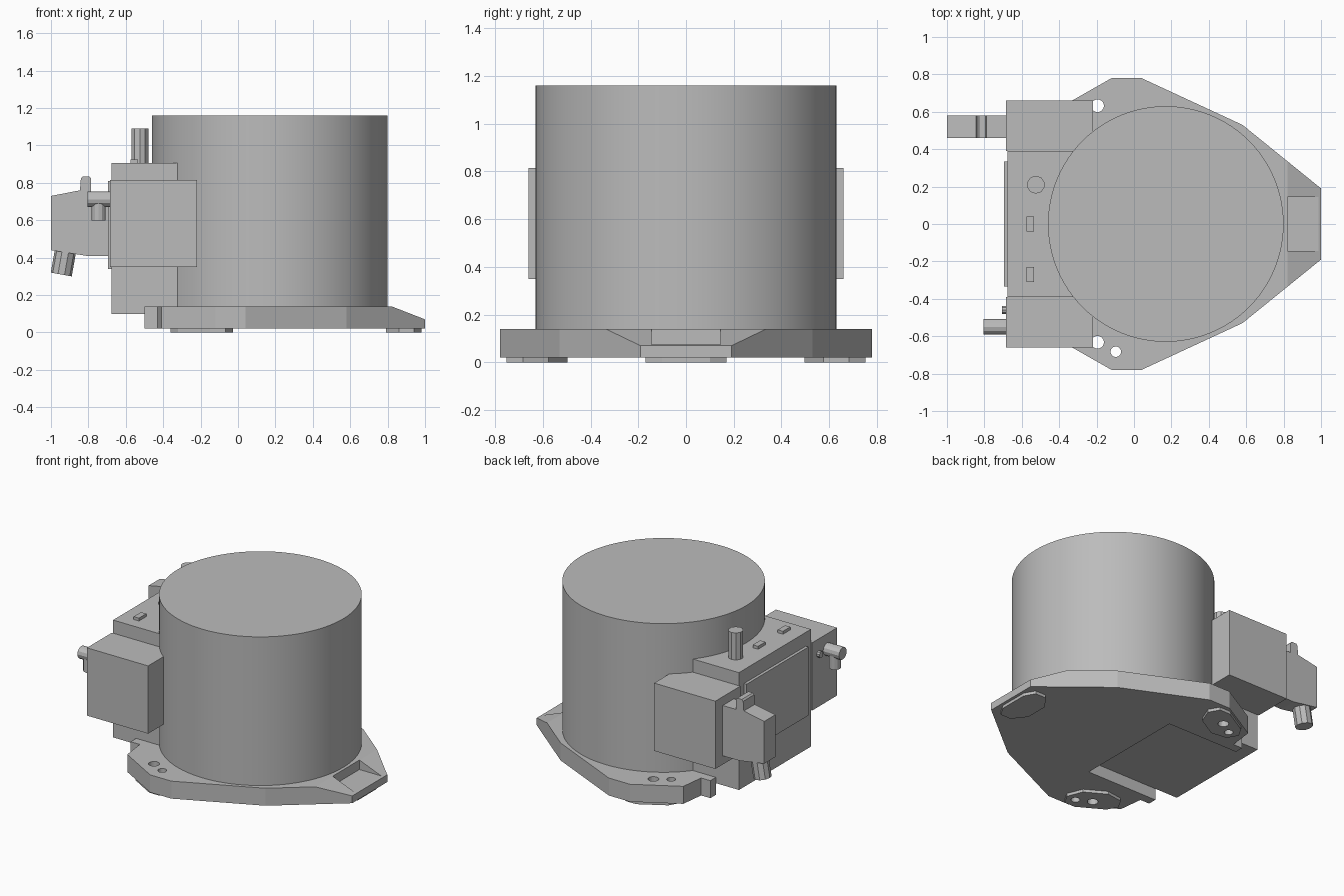
import bpy, bmesh, math
from mathutils import Matrix, Vector

if "Cube" in bpy.data.objects:
    bpy.data.objects.remove(bpy.data.objects["Cube"])

grey = bpy.data.materials.new("machine grey")
grey.use_nodes = True
COLOUR = (0.5, 0.5, 0.5, 1)
grey.diffuse_color = COLOUR
grey.node_tree.nodes["Principled BSDF"].inputs["Base Color"].default_value = COLOUR

CENTRE = Vector((0.17, 0, 0))


def finish(name, bm):
    bmesh.ops.recalc_face_normals(bm, faces=bm.faces[:])
    mesh = bpy.data.meshes.new(name)
    bm.to_mesh(mesh)
    bm.free()
    mesh.materials.append(grey)
    obj = bpy.data.objects.new(name, mesh)
    bpy.context.collection.objects.link(obj)
    return obj


def prism(name, points, axis, low, high, matrix=Matrix()):
    """Extrude a 2D outline along z (points are x, y) or y (points are x, z)."""
    def place(p, h):
        return (p[0], p[1], h) if axis == "z" else (p[0], h, p[1])
    bm = bmesh.new()
    face = bm.faces.new([bm.verts.new(place(p, low)) for p in points])
    out = bmesh.ops.extrude_face_region(bm, geom=[face])
    top = [v for v in out["geom"] if isinstance(v, bmesh.types.BMVert)]
    bmesh.ops.translate(bm, verts=top, vec=place((0, 0), high - low))
    bm.transform(matrix)
    return finish(name, bm)


def box(name, x, y, z, matrix=Matrix()):
    corners = [(x[0], y[0]), (x[1], y[0]), (x[1], y[1]), (x[0], y[1])]
    return prism(name, corners, "z", z[0], z[1], matrix)


def rod(name, start, end, radius, sides, matrix=Matrix(), smooth=False):
    start, end = Vector(start), Vector(end)
    way = end - start
    bm = bmesh.new()
    bmesh.ops.create_cone(bm, cap_ends=True, segments=sides, radius1=radius,
                          radius2=radius, depth=way.length)
    turn = way.to_track_quat("Z", "Y").to_matrix().to_4x4()
    bm.transform(matrix @ Matrix.Translation((start + end) / 2) @ turn)
    obj = finish(name, bm)
    if smooth:
        bpy.ops.object.select_all(action="DESELECT")
        obj.select_set(True)
        bpy.context.view_layer.objects.active = obj
        bpy.ops.object.shade_smooth_by_angle(angle=math.radians(30))
    return obj


def cut(target, cutter):
    mod = target.modifiers.new("cut", "BOOLEAN")
    mod.operation, mod.solver, mod.object = "DIFFERENCE", "EXACT", cutter
    bpy.context.view_layer.objects.active = target
    bpy.ops.object.modifier_apply(modifier=mod.name)
    bpy.data.objects.remove(cutter)


# Base plate, notched for the connector box
half = [(1, 0.19), (0.58, 0.53), (0.04, 0.78), (-0.12, 0.78), (-0.41, 0.615),
        (-0.43, 0.45), (-0.5, 0.45), (-0.5, 0.39), (0.04, 0.39)]
outline = half + [(x, -y) for x, y in reversed(half)]
base = prism("base_plate", outline, "z", 0.02, 0.14)

# Three feet, each with a sloped tip, pocket, bolt holes and pad
pad_outline = [(0.79, -0.08), (0.86, -0.17), (0.94, -0.17), (0.98, -0.1),
               (0.98, 0.1), (0.94, 0.17), (0.86, 0.17), (0.79, 0.08)]
for side, angle in (("left", 0), ("back", 120), ("front", 240)):
    spin = (Matrix.Translation(CENTRE) @ Matrix.Rotation(math.radians(angle), 4, "Z")
            @ Matrix.Translation(-CENTRE))
    slope = [(0.82, 0.14), (1.18, 0), (1.18, 0.3), (0.82, 0.3)]
    cut(base, prism("slope_cutter", slope, "y", -0.6, 0.6, spin))
    cut(base, box("pocket_cutter", (0.82, 1.1), (-0.145, 0.145), (0.075, 0.3), spin))
    pad = prism(side + "_foot_pad", pad_outline, "z", 0, 0.02, spin)
    for x, y, r in ((0.9, 0, 0.034), (0.895, 0.11, 0.028)):
        for part in (base, pad):
            cut(part, rod("hole_cutter", (x, y, -0.1), (x, y, 0.3), r, 20, spin))

# Main drum
rod("drum", (0.17, 0, 0.14), (0.17, 0, 1.16), 0.63, 96, smooth=True)

# Connector box with side modules and cover panel
box("connector_box", (-0.675, 0.04), (-0.39, 0.39), (0.1, 0.905))
for name, s in (("back", 1), ("front", -1)):
    box(name + "_module", (-0.685, -0.22), sorted((0.39 * s, 0.66 * s)), (0.35, 0.815))
box("cover_panel", (-0.695, -0.675), (-0.335, 0.335), (0.34, 0.81))

# Fittings on top of the connector box
rod("top_post", (-0.525, 0.21, 0.9), (-0.525, 0.21, 1.09), 0.048, 10)
for i, y in enumerate((0, -0.27)):
    box("top_tab_%d" % (i + 1), (-0.575, -0.535), (y - 0.04, y + 0.04), (0.905, 0.925))

# Plug housing with angled cable gland
plug = [(-0.685, 0.41), (-0.81, 0.41), (-1, 0.44), (-1, 0.73), (-0.845, 0.76),
        (-0.84, 0.825), (-0.83, 0.835), (-0.795, 0.835), (-0.785, 0.825),
        (-0.785, 0.755), (-0.685, 0.755)]
prism("plug_housing", plug, "y", 0.46, 0.58)
rod("cable_gland", (-0.92, 0.52, 0.45), (-0.945, 0.52, 0.31), 0.057, 10)

# Elbow fitting and small nipple on the front module
rod("elbow_body", (-0.805, -0.55, 0.712), (-0.68, -0.55, 0.712), 0.042, 12)
rod("elbow_stem", (-0.745, -0.55, 0.6), (-0.745, -0.55, 0.712), 0.037, 12)
rod("nipple", (-0.705, -0.46, 0.712), (-0.68, -0.46, 0.712), 0.022, 10)
